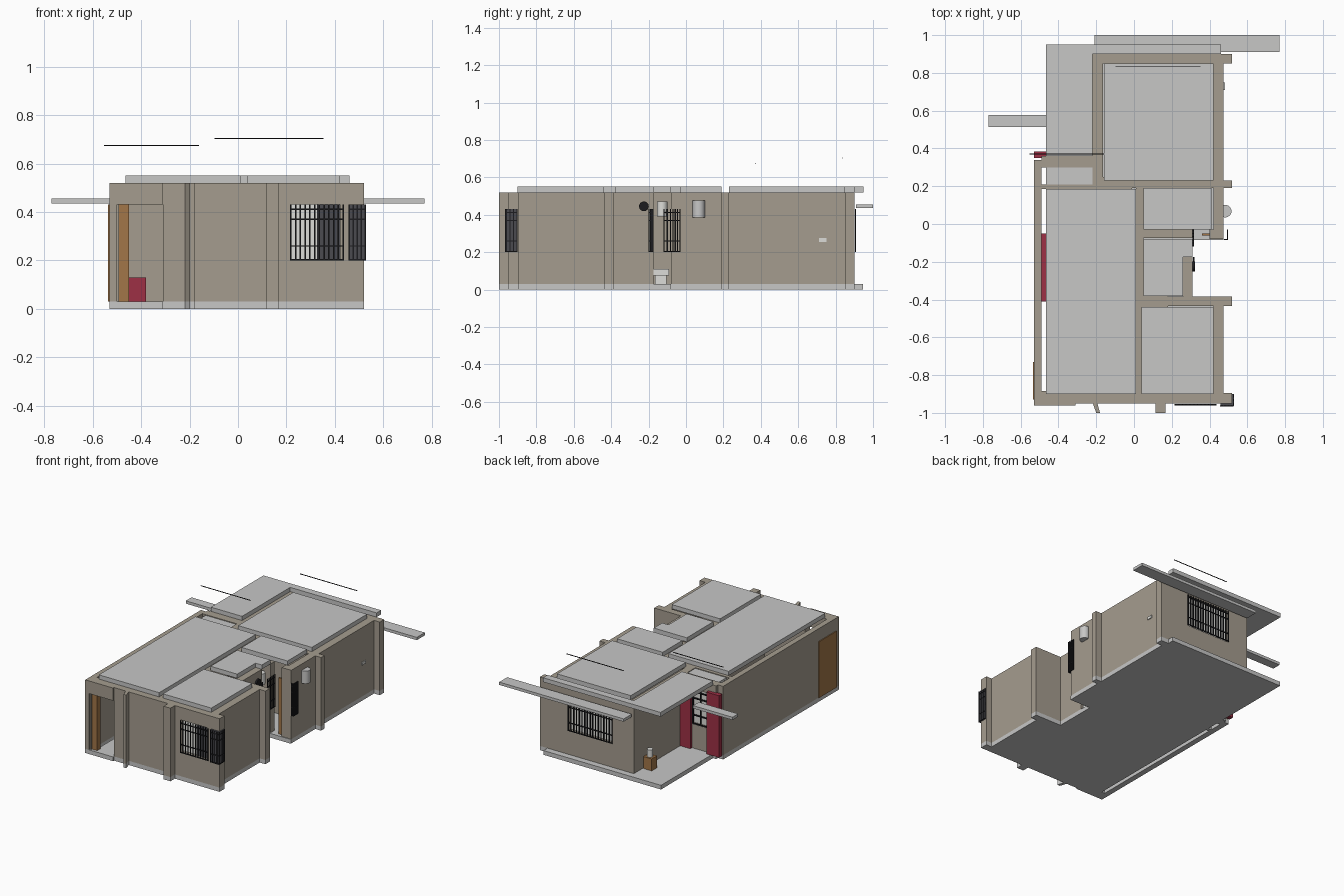
import bpy, bmesh, math
from mathutils import Matrix, Vector


def material(name, r, g, b):
    m = bpy.data.materials.new(name)
    m.diffuse_color = (r, g, b, 1)
    return m


WALL = material("taupe_wall", 0.376, 0.335, 0.275)
SLAB = material("grey_concrete", 0.57, 0.57, 0.565)
RED = material("red_paint", 0.34, 0.03, 0.06)
WOOD = material("brown_wood", 0.36, 0.18, 0.065)
BLACK = material("black_iron", 0.012, 0.012, 0.014)
DARK = material("dark_glass", 0.07, 0.07, 0.08)
PALE = material("pale_pane", 0.72, 0.72, 0.69)


def finish(name, bm, mat):
    me = bpy.data.meshes.new(name)
    bm.to_mesh(me)
    bm.free()
    me.materials.append(mat)
    ob = bpy.data.objects.new(name, me)
    bpy.context.collection.objects.link(ob)
    return ob


def add_box(bm, x0, x1, y0, y1, z0, z1):
    m = Matrix.Translation(((x0 + x1) / 2, (y0 + y1) / 2, (z0 + z1) / 2))
    m = m @ Matrix.Diagonal((x1 - x0, y1 - y0, z1 - z0, 1))
    bmesh.ops.create_cube(bm, size=1, matrix=m)


def boxes(name, mat, items, z=None):
    """One object of boxes; 4-number items take the shared z range."""
    bm = bmesh.new()
    for b in items:
        add_box(bm, *(b if len(b) == 6 else (*b, *z)))
    return finish(name, bm, mat)


def prism(name, mat, pts, z0, z1):
    bm = bmesh.new()
    f = bm.faces.new([bm.verts.new((x, y, z0)) for x, y in pts])
    r = bmesh.ops.extrude_face_region(bm, geom=[f])
    bmesh.ops.translate(bm, vec=(0, 0, z1 - z0),
                        verts=[v for v in r["geom"] if isinstance(v, bmesh.types.BMVert)])
    bmesh.ops.recalc_face_normals(bm, faces=bm.faces)
    return finish(name, bm, mat)


def cylinder(name, mat, centre, radius, depth, axis="Z", sides=24):
    bm = bmesh.new()
    rot = Matrix.Rotation(math.pi / 2, 4, "Y") if axis == "X" else Matrix()
    bmesh.ops.create_cone(bm, cap_ends=True, segments=sides, radius1=radius, radius2=radius,
                          depth=depth, matrix=Matrix.Translation(centre) @ rot)
    for f in bm.faces:
        f.smooth = len(f.verts) == 4
    for e in bm.edges:
        if any(len(f.verts) > 4 for f in e.link_faces):
            e.smooth = False
    return finish(name, bm, mat)


def grille(name, axis, a0, a1, at, n, z0=0.2, z1=0.43, t=0.003):
    """Barred window guard running along axis x or y at a fixed offset."""
    bm = bmesh.new()

    def bar(p0, p1, q0, q1):
        if axis == "x":
            add_box(bm, p0, p1, at - t, at + t, q0, q1)
        else:
            add_box(bm, at - t, at + t, p0, p1, q0, q1)
    for i in range(n):
        p = a0 + t + (a1 - a0 - 2 * t) * i / (n - 1)
        bar(p - t, p + t, z0, z1)
    for k in (0.015, 0.26, 0.74, 0.92):
        q = z0 + (z1 - z0) * k
        bar(a0, a1, q - t, q + t)
    return finish(name, bm, BLACK)


FLOOR, WT, RT = 0.03, 0.52, 0.55
FULL = (FLOOR, WT)

# Outer walls, split around the door and window openings
outer = [
    (-0.53, -0.49, -0.95, 0.34),
    (-0.53, -0.50, -0.96, -0.885),
    (-0.50, -0.31, -0.96, -0.885, 0.43, WT),
    (-0.31, 0.215, -0.95, -0.895),
    (0.215, 0.44, -0.95, -0.895, FLOOR, 0.20),
    (0.215, 0.44, -0.95, -0.895, 0.43, WT),
    (0.44, 0.52, -0.95, -0.895),
    (0.42, 0.475, -0.95, -0.385),
    (0.42, 0.475, -0.08, 0.90),
    (0.40, 0.475, -0.08, -0.03),
    (-0.22, -0.05, 0.85, 0.90),
    (-0.05, 0.29, 0.85, 0.90, FLOOR, 0.20),
    (-0.05, 0.29, 0.85, 0.90, 0.43, WT),
    (0.29, 0.52, 0.85, 0.90),
    (-0.22, -0.165, 0.19, 0.90),
]
boxes("outer_walls", WALL, outer, FULL)

# Inner partitions and cross walls
inner = [
    (0.01, 0.05, -0.90, 0.20), (0.05, 0.08, 0.065, 0.20),
    (0.04, 0.52, -0.435, -0.385), (0.04, 0.18, -0.45, -0.37),
    (0.26, 0.31, -0.39, -0.175), (0.05, 0.31, -0.075, -0.03),
    (-0.165, 0.52, 0.19, 0.23), (-0.165, -0.01, 0.18, 0.25),
    (-0.49, -0.16, 0.185, 0.21),
]
boxes("inner_walls", WALL, inner, FULL)

# Porch wall with its window opening
boxes("porch_wall", WALL, [(-0.49, -0.43, 0.30, 0.36), (-0.29, -0.22, 0.30, 0.36),
                           (-0.43, -0.29, 0.30, 0.36, FLOOR, 0.20),
                           (-0.43, -0.29, 0.30, 0.36, 0.45, WT)], FULL)

# Front fins, one slanted and one square
left_fin = [(-0.22, -0.945), (-0.20, -1.0), (-0.18, -1.0), (-0.195, -0.945)]
prism("left_fin", WALL, left_fin, FLOOR, WT)
boxes("right_fin", WALL, [(0.115, 0.168, -1.0, -0.945)], FULL)

# Floor slab with court notch, plus footing under every wall
prism("floor_slab", SLAB, [(-0.465, -0.95), (0.475, -0.95), (0.475, -0.39), (0.31, -0.39),
                           (0.31, -0.085), (0.475, -0.085), (0.475, 0.90), (0.46, 0.90),
                           (0.46, 0.945), (-0.465, 0.945)], 0, FLOOR)
boxes("wall_footing", SLAB, [b[:4] for b in outer + inner] + [(-0.5, -0.31, -0.955, -0.885),
                             (0.115, 0.168, -1.0, -0.945), (-0.49, -0.43, 0.30, 0.36)], (0, FLOOR))
prism("left_fin_footing", SLAB, left_fin, 0, FLOOR)

# Roof slabs, one per room
boxes("room_roofs", SLAB, [(-0.465, 0.01, -0.90, 0.185), (-0.16, 0.42, 0.23, 0.85),
                           (0.04, 0.42, -0.90, -0.44), (0.05, 0.41, -0.03, 0.19)], (WT, RT))
prism("middle_roof", SLAB, [(0.05, -0.38), (0.26, -0.38), (0.26, -0.175), (0.31, -0.175),
                            (0.31, -0.08), (0.05, -0.08)], WT, RT)
boxes("recess_roof", SLAB, [(-0.465, -0.22, 0.21, 0.30)], (0.50, 0.515))
prism("porch_roof", SLAB, [(-0.465, 0.36), (-0.22, 0.36), (-0.22, 0.90), (0.46, 0.90),
                           (0.46, 0.95), (-0.465, 0.95)], WT, RT)

# Projecting canopies
boxes("canopies", SLAB, [(-0.21, 0.77, 0.91, 1.0), (-0.77, -0.46, 0.513, 0.577)],
      (0.435, 0.455))

# Front door: jamb in the opening and leaf on the left wall
boxes("front_door", WOOD, [(-0.50, -0.45, -0.94, -0.90), (-0.536, -0.529, -0.93, -0.73)],
      (FLOOR, 0.43))

# Porch entrance: red side panels, panes and mullions
boxes("porch_red_panels", RED, [(-0.53, -0.43, 0.35, 0.385), (-0.30, -0.215, 0.355, 0.38)],
      (FLOOR, 0.47))
boxes("porch_window_pane", PALE, [(-0.43, -0.29, 0.325, 0.332)], (0.20, 0.45))
grille("porch_window_frame", "x", -0.43, -0.30, 0.355, 3, 0.2, 0.45, 0.004)

# Red seat inside against the left wall
boxes("red_seat", RED, [(-0.49, -0.38, -0.41, -0.05, FLOOR, 0.13),
                        (-0.49, -0.455, -0.41, -0.05, FLOOR, 0.24)])

# Front window
boxes("front_window_pane", PALE, [(0.215, 0.325, -0.922, -0.915)], (0.20, 0.43))
boxes("front_window_shutter", DARK, [(0.325, 0.44, -0.93, -0.922), (0.457, 0.526, -0.962, -0.90)],
      (0.20, 0.43))
grille("front_window_bars", "x", 0.215, 0.437, -0.957, 12)
grille("front_corner_bars", "x", 0.455, 0.528, -0.964, 5)
grille("side_corner_bars", "y", -0.964, -0.90, 0.526, 4)

# Back window
boxes("back_window_pane", PALE, [(-0.05, 0.29, 0.868, 0.875)], (0.20, 0.43))
grille("back_window_bars", "x", -0.055, 0.295, 0.906, 17)

# Court grilles and inner door
grille("court_grille", "y", -0.12, -0.03, 0.314, 6)
grille("court_open_leaf", "y", -0.20, -0.175, 0.316, 4)
grille("court_outer_grille", "y", -0.085, -0.03, 0.495, 5)
grille("court_outer_grille_end", "x", 0.476, 0.498, -0.083, 3)
boxes("court_door", WOOD, [(0.36, 0.40, -0.06, -0.05)], (FLOOR, 0.43))

# Court fittings: round vent, tank, wash basin, heater, meter plate
cylinder("round_vent", BLACK, (0.315, -0.225, 0.445), 0.026, 0.014, "X")
cylinder("court_tank", PALE, (0.27, -0.128, 0.43), 0.028, 0.08)
boxes("wash_basin", PALE, [(0.24, 0.31, -0.18, -0.09, 0.075, 0.11),
                           (0.26, 0.30, -0.165, -0.105, FLOOR, 0.08)])
cylinder("water_heater", SLAB, (0.483, 0.068, 0.43), 0.033, 0.09)
boxes("meter_plate", PALE, [(0.474, 0.481, 0.71, 0.75, 0.255, 0.275)])

# Porch stand with a pot
boxes("porch_stand", WOOD, [(-0.29, -0.225, 0.74, 0.80)], (FLOOR, 0.115))
cylinder("porch_pot", PALE, (-0.257, 0.77, 0.14), 0.02, 0.055)

# Thin rods floating over the roof
boxes("overhead_rods", BLACK, [(-0.553, -0.16, 0.369, 0.373, 0.673, 0.677),
                               (-0.097, 0.353, 0.833, 0.837, 0.702, 0.706)])
